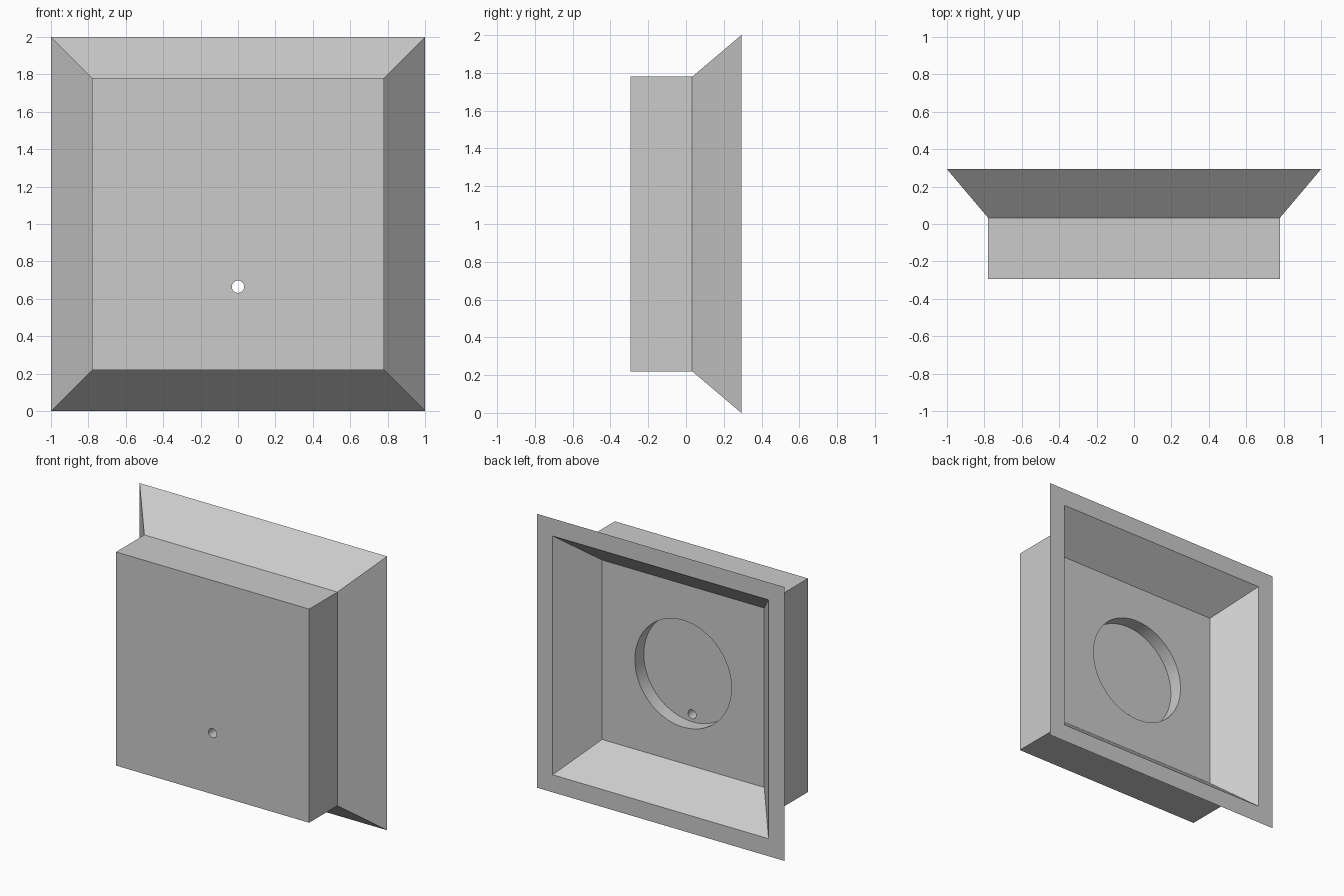
import bpy
import bmesh
import math

cube = bpy.data.objects.get("Cube")
if cube:
    bpy.data.objects.remove(cube, do_unlink=True)

MID_Z = 1.0
FRONT, NECK, BACK = -0.293, 0.033, 0.293   # depths along y
POCKET_FLOOR = -0.07

grey = bpy.data.materials.new("plain grey")
grey.use_nodes = True
colour = (0.6, 0.6, 0.6, 1)
grey.diffuse_color = colour
grey.node_tree.nodes["Principled BSDF"].inputs["Base Color"].default_value = colour


def square_shell(name, rings):
    """Solid made by joining square rings of (half width, y), capped at both ends."""
    bm = bmesh.new()
    loops = [[bm.verts.new((sx * half, y, MID_Z + sz * half))
              for sx, sz in ((-1, -1), (1, -1), (1, 1), (-1, 1))]
             for half, y in rings]
    for a, b in zip(loops, loops[1:]):
        for i in range(4):
            j = (i + 1) % 4
            bm.faces.new((a[i], a[j], b[j], b[i]))
    bm.faces.new(loops[0])
    bm.faces.new(loops[-1])
    bmesh.ops.recalc_face_normals(bm, faces=bm.faces)
    mesh = bpy.data.meshes.new(name)
    bm.to_mesh(mesh)
    bm.free()
    mesh.materials.append(grey)
    obj = bpy.data.objects.new(name, mesh)
    bpy.context.collection.objects.link(obj)
    return obj


def drill(target, radius, y0, y1, z, sides):
    """Cut a round hole along y out of the target."""
    bpy.ops.mesh.primitive_cylinder_add(
        vertices=sides, radius=radius, depth=y1 - y0,
        location=(0, (y0 + y1) / 2, z), rotation=(math.pi / 2, 0, 0))
    cutter = bpy.context.object
    cutter.name = "hole_cutter"
    cutter.hide_render = True
    cutter.data.materials.append(grey)
    mod = target.modifiers.new("hole", 'BOOLEAN')
    mod.operation = 'DIFFERENCE'
    mod.solver = 'EXACT'
    mod.object = cutter
    bpy.ops.object.select_all(action='DESELECT')
    target.select_set(True)
    bpy.context.view_layer.objects.active = target
    bpy.ops.object.modifier_apply(modifier=mod.name)
    bpy.data.objects.remove(cutter, do_unlink=True)


# Square block, flared skirt, flat back rim and tapered recess
housing = square_shell("flared_housing", [
    (0.78, FRONT), (0.78, NECK), (1.0, BACK), (0.872, BACK), (0.655, NECK)])

# Round pocket in the recess floor, and small hole through the front
drill(housing, 0.39, POCKET_FLOOR, NECK + 0.1, MID_Z, 96)
drill(housing, 0.033, FRONT - 0.1, POCKET_FLOOR + 0.05, 0.665, 32)

bpy.ops.object.shade_smooth_by_angle(angle=math.radians(30))
